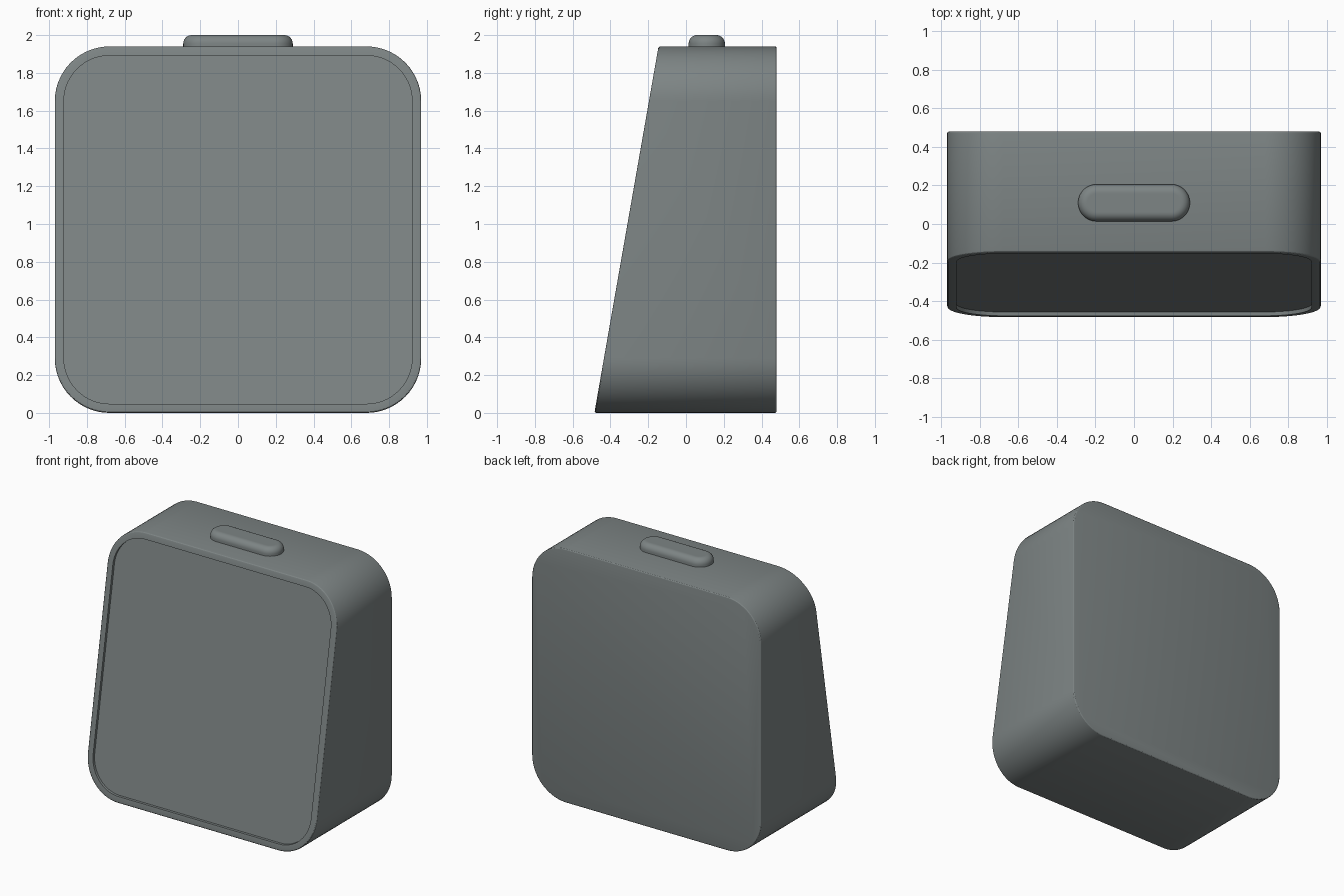
import bpy
import bmesh
import math

cube = bpy.data.objects.get("Cube")
if cube:
    bpy.data.objects.remove(cube, do_unlink=True)

GREY = (0.205, 0.232, 0.232, 1.0)
material = bpy.data.materials.new("slate grey")
material.use_nodes = True
material.diffuse_color = GREY
shader = material.node_tree.nodes["Principled BSDF"]
shader.inputs["Base Color"].default_value = GREY
shader.inputs["Roughness"].default_value = 0.6


def rounded_rect(half_w, half_h, radius, steps=14):
    """Counter-clockwise outline of a rounded rectangle about the origin."""
    points = []
    for corner, (sx, sy) in enumerate([(1, 1), (-1, 1), (-1, -1), (1, -1)]):
        for i in range(steps + 1):
            a = math.pi / 2 * (corner + i / steps)
            points.append((sx * (half_w - radius) + radius * math.cos(a),
                           sy * (half_h - radius) + radius * math.sin(a)))
    return points


def loft(name, rings, smooth_angle):
    """Skin a stack of matching rings and cap both ends."""
    bm = bmesh.new()
    loops = [[bm.verts.new(p) for p in ring] for ring in rings]
    for low, high in zip(loops, loops[1:]):
        for i in range(len(low)):
            j = (i + 1) % len(low)
            bm.faces.new((low[i], low[j], high[j], high[i]))
    bm.faces.new(list(reversed(loops[0])))
    bm.faces.new(loops[-1])
    bmesh.ops.remove_doubles(bm, verts=bm.verts, dist=1e-5)
    bmesh.ops.recalc_face_normals(bm, faces=bm.faces)
    mesh = bpy.data.meshes.new(name)
    bm.to_mesh(mesh)
    bm.free()
    obj = bpy.data.objects.new(name, mesh)
    bpy.context.collection.objects.link(obj)
    mesh.materials.append(material)
    bpy.ops.object.select_all(action='DESELECT')
    obj.select_set(True)
    bpy.context.view_layer.objects.active = obj
    bpy.ops.object.shade_smooth_by_angle(angle=math.radians(smooth_angle))
    return obj


# Body: rounded square section, upright back, leaning front with a recess
HALF, CORNER, BACK, FRONT, LEAN = 0.97, 0.29, 0.48, -0.485, 0.175
EDGE = 0.01


def body_ring(inset, depth, leaning):
    ring = []
    for x, z in rounded_rect(HALF - inset, HALF - inset, CORNER - inset):
        z += HALF
        y = FRONT + LEAN * z + depth if leaning else BACK - depth
        ring.append((x, y, z))
    return ring


# Small rounded rim shared by the back and front edges
fillet = [(EDGE * (1 - math.cos(a)), EDGE * (1 - math.sin(a)))
          for a in (math.radians(d) for d in (90, 60, 30, 0))]
rings = [body_ring(i, d, False) for i, d in fillet]
rings += [body_ring(i, d, True) for i, d in reversed(fillet)]
rings += [body_ring(0.048, 0, True), body_ring(0.048, 0.02, True)]
loft("body", rings, 20)

# Top button: pill outline with a rounded upper edge
ROUND, TOP = 0.045, 2.0
sections = [(0, 1.92)]
for step in range(9):
    a = math.pi / 2 * step / 8
    sections.append((ROUND * (1 - math.cos(a)), TOP - ROUND * (1 - math.sin(a))))
sections.append((ROUND + 0.005, TOP))
loft("top_button",
     [[(x, y + 0.11, z) for x, y in rounded_rect(0.29 - i, 0.096 - i, 0.0955 - i)]
      for i, z in sections], 30)
